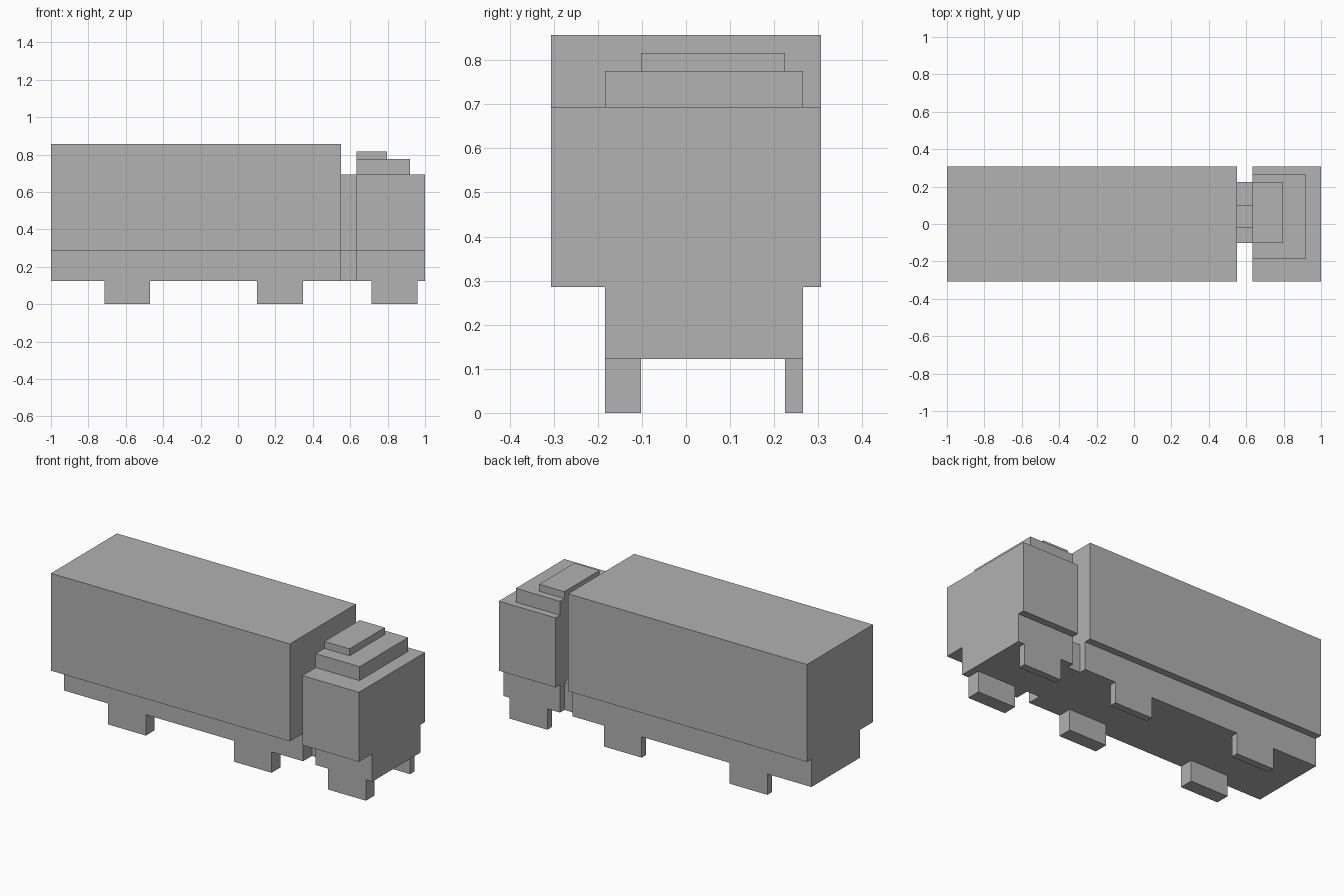
import bpy
from mathutils import Vector

if "Cube" in bpy.data.objects:
    bpy.data.objects.remove(bpy.data.objects["Cube"], do_unlink=True)

# One plain colour
grey = bpy.data.materials.new("plain_grey")
grey.use_nodes = True
colour = (0.445, 0.445, 0.445, 1)
grey.diffuse_color = colour
grey.node_tree.nodes["Principled BSDF"].inputs["Base Color"].default_value = colour

# The truck is laid out on a block grid: 49 long, 15 wide, 21 high
UNIT = 2 / 49
ORIGIN = Vector((24.5, 7.5, 0))


def block(name, x, y, z):
    """Box spanning grid ranges x, y and z."""
    low, high = (Vector(corner) for corner in zip(x, y, z))
    bpy.ops.mesh.primitive_cube_add(size=1)
    obj = bpy.context.object
    obj.name = name
    centre = ((low + high) / 2 - ORIGIN) * UNIT
    size = (high - low) * UNIT
    for vert in obj.data.vertices:
        vert.co = vert.co * size + centre
    obj.data.materials.append(grey)
    return obj


TRAILER, GAP, CAB = (0, 38), (38, 40), (40, 49)
FULL, CHASSIS, INNER = (0, 15), (3, 14), (5, 13)
BASE = (3, 7)

# Trailer
block("trailer_box", TRAILER, FULL, (7, 21))
block("trailer_chassis", TRAILER, CHASSIS, BASE)

# Coupling between trailer and cab
block("coupling_base", GAP, INNER, BASE)
block("coupling_post", GAP, (7, 10), (7, 17))

# Cab with stepped roof
block("cab_body", CAB, FULL, (7, 17))
block("cab_chassis", CAB, CHASSIS, BASE)
block("cab_roof", (40, 47), CHASSIS, (17, 19))
block("roof_fairing", (40, 44), INNER, (19, 20))

# Wheels
for axle, start in (("rear", 7), ("middle", 27), ("cab", 42)):
    for side, width in (("near", (3, 5)), ("far", (13, 14))):
        block(f"{axle}_wheel_{side}", (start, start + 6), width, (0, 3))
